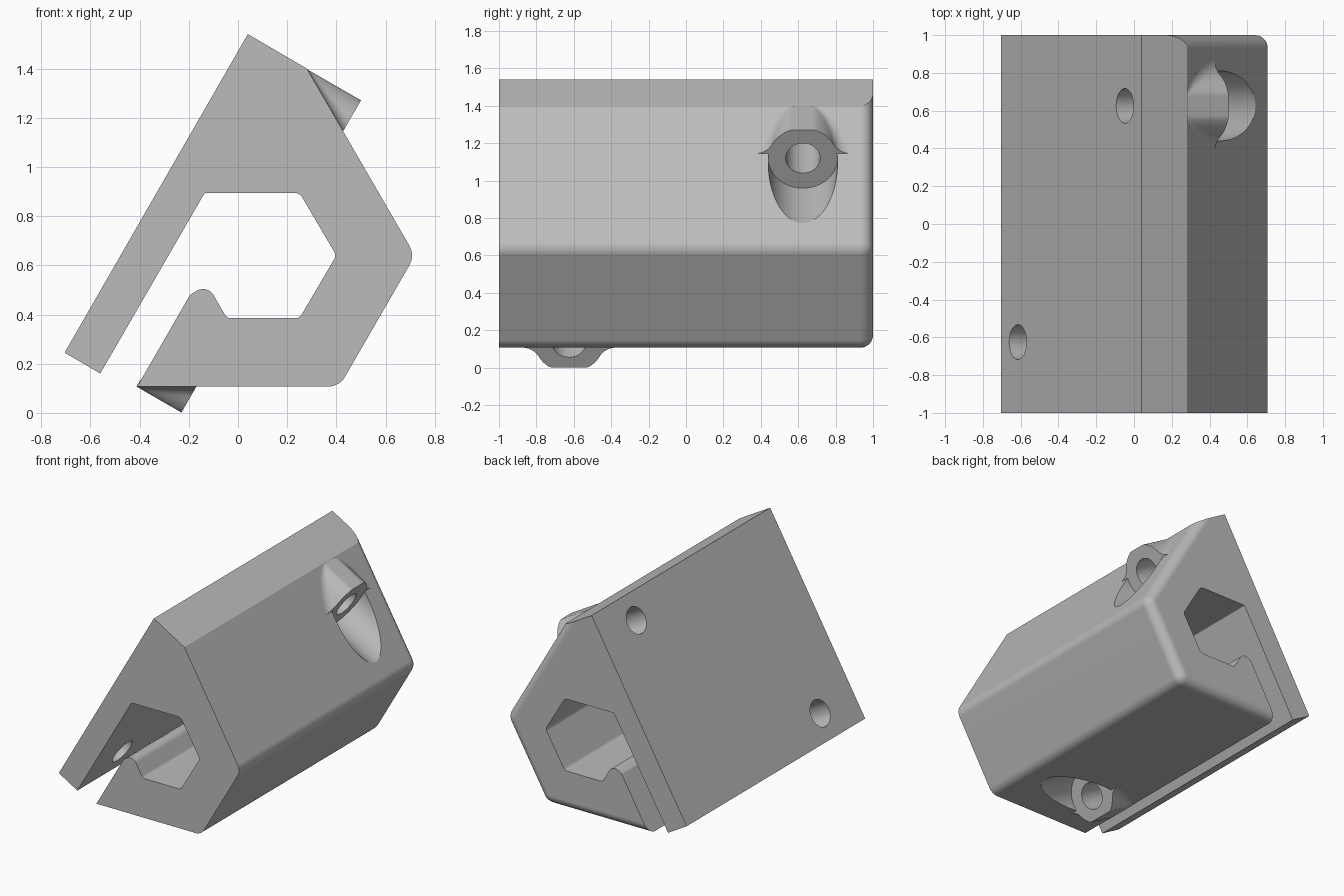
import bpy, bmesh, math
from mathutils import Vector

if "Cube" in bpy.data.objects:
    bpy.data.objects.remove(bpy.data.objects["Cube"], do_unlink=True)

grey = bpy.data.materials.new("light grey plastic")
grey.use_nodes = True
grey.diffuse_color = (0.5, 0.5, 0.5, 1)
grey.node_tree.nodes["Principled BSDF"].inputs["Base Color"].default_value = (0.5, 0.5, 0.5, 1)

COS, SIN = math.cos(math.pi / 6), 0.5
INWARD = Vector((-COS, 0, SIN))      # screw axis, pointing into the body
UP = Vector((SIN, 0, COS))           # along the mounting wall
SIDE = Vector((0, 1, 0))
HEAD_R, HOLE_R, FLARE = 0.185, 0.092, 0.1


def make_object(name, bm):
    bmesh.ops.recalc_face_normals(bm, faces=bm.faces)
    mesh = bpy.data.meshes.new(name)
    bm.to_mesh(mesh)
    bm.free()
    mesh.materials.append(grey)
    obj = bpy.data.objects.new(name, mesh)
    bpy.context.collection.objects.link(obj)
    return obj


def rounded(x, z, r, before, after, steps=8):
    """Points of a corner rounded with radius r."""
    p = Vector((x, z))
    if r == 0:
        return [p]
    a = (Vector(before[:2]) - p).normalized()
    b = (Vector(after[:2]) - p).normalized()
    half = a.angle(b) / 2
    centre = p + (a + b).normalized() * (r / math.sin(half))
    start = p + a * (r / math.tan(half)) - centre
    end = p + b * (r / math.tan(half)) - centre
    sweep = start.angle_signed(end)
    turn = -sweep / steps
    c = math.cos
    s = math.sin
    return [centre + Vector((start.x * c(turn * i) - start.y * s(turn * i),
                             start.x * s(turn * i) + start.y * c(turn * i)))
            for i in range(steps + 1)]


# Clip body: x, z, corner radius; the first four corners are the outer shell
corners = [(-0.41, 0.107, 0), (0.412, 0.107, 0.08), (0.72, 0.64, 0.08), (0.28, 1.4, 0),
           (0.04, 1.54, 0), (-0.705, 0.245, 0), (-0.56, 0.16, 0), (-0.135, 0.895, 0.01),
           (0.25, 0.895, 0.04), (0.4, 0.64, 0.03), (0.25, 0.385, 0.03),
           (-0.045, 0.385, 0.03), (-0.125, 0.523, 0.05), (-0.195, 0.48, 0.02)]
profile, shell_count = [], 0
for i, (x, z, r) in enumerate(corners):
    profile += rounded(x, z, r, corners[i - 1], corners[(i + 1) % len(corners)])
    if i == 3:
        shell_count = len(profile)

bm = bmesh.new()
front = [bm.verts.new((p.x, -1, p.y)) for p in profile]
back = [bm.verts.new((p.x, 1, p.y)) for p in profile]
bm.faces.new(front)
bm.faces.new(back[::-1])
for i in range(len(profile)):
    j = (i + 1) % len(profile)
    bm.faces.new((front[i], front[j], back[j], back[i]))
bmesh.ops.recalc_face_normals(bm, faces=bm.faces)
# Rounded rear edge along the shell
rear = [bm.edges.get((back[i], back[i + 1])) for i in range(shell_count - 1)]
bmesh.ops.bevel(bm, geom=rear, offset=0.068, offset_type='OFFSET', segments=8,
                profile=0.5, affect='EDGES', clamp_overlap=False)
body = make_object("clip_body", bm)


def combine(obj, operation):
    mod = body.modifiers.new("combine", 'BOOLEAN')
    mod.operation, mod.solver, mod.object = operation, 'EXACT', obj
    bpy.context.view_layer.objects.active = body
    bpy.ops.object.modifier_apply(modifier=mod.name)
    bpy.data.objects.remove(obj, do_unlink=True)


def boss(centre, up, face_v, clip, steps=16):
    """Half-round screw boss blended into the sloping face."""
    bm, rings = bmesh.new(), []
    depth = (clip - face_v) / math.tan(math.pi / 6)
    for k in range(steps + 1):
        s = depth * k / steps
        v = face_v + s * math.tan(math.pi / 6)
        u = math.sqrt((HEAD_R + FLARE) ** 2 - (v + FLARE) ** 2)
        phi = math.atan2(v + FLARE, u)
        pts = [(u, v - 0.03)]
        for i in range(9):       # concave flare
            a = -math.pi / 2 - (math.pi / 2 - phi) * i / 8
            pts.append((u + FLARE * math.cos(a), v + FLARE + FLARE * math.sin(a)))
        for i in range(1, 24):   # round crown
            a = phi + (math.pi - 2 * phi) * i / 24
            pts.append((HEAD_R * math.cos(a), HEAD_R * math.sin(a)))
        pts += [(-p, q) for p, q in pts[9::-1]]
        rings.append([bm.verts.new(centre + INWARD * s + SIDE * p + up * min(q, clip))
                      for p, q in pts])
    for a, b in zip(rings, rings[1:]):
        for i in range(len(a)):
            j = (i + 1) % len(a)
            bm.faces.new((a[i], a[j], b[j], b[i]))
    bm.faces.new(rings[0])
    bm.faces.new(rings[-1])
    return make_object("screw_boss", bm)


def cutter(centre, radius, start, end):
    bm = bmesh.new()
    bmesh.ops.create_cone(bm, cap_ends=True, segments=64, radius1=radius,
                          radius2=radius, depth=end - start)
    bm.transform(INWARD.to_track_quat('Z', 'Y').to_matrix().to_4x4())
    bmesh.ops.translate(bm, verts=bm.verts, vec=centre + INWARD * (start + end) / 2)
    obj = make_object("cutter", bm)
    obj.hide_render = True
    return obj


# Two screw positions: boss, head pocket and through hole
for centre, up, face_v, clip in (
        (Vector((0.413, 0.625, 1.12)), UP, 0.029, 0.174),
        (Vector((-0.153, -0.625, 0.135)), -UP, 0.032, 0.154)):
    combine(boss(centre, up, face_v, clip), 'UNION')
    combine(cutter(centre, HEAD_R, -0.8, 0), 'DIFFERENCE')
    combine(cutter(centre, HOLE_R, -0.1, 0.8), 'DIFFERENCE')

# Smooth rounded parts, crisp flat faces
bpy.ops.object.select_all(action='DESELECT')
body.select_set(True)
bpy.context.view_layer.objects.active = body
bpy.ops.object.shade_smooth_by_angle(angle=math.radians(25))
weighted = body.modifiers.new("weighted normals", 'WEIGHTED_NORMAL')
weighted.keep_sharp = True
